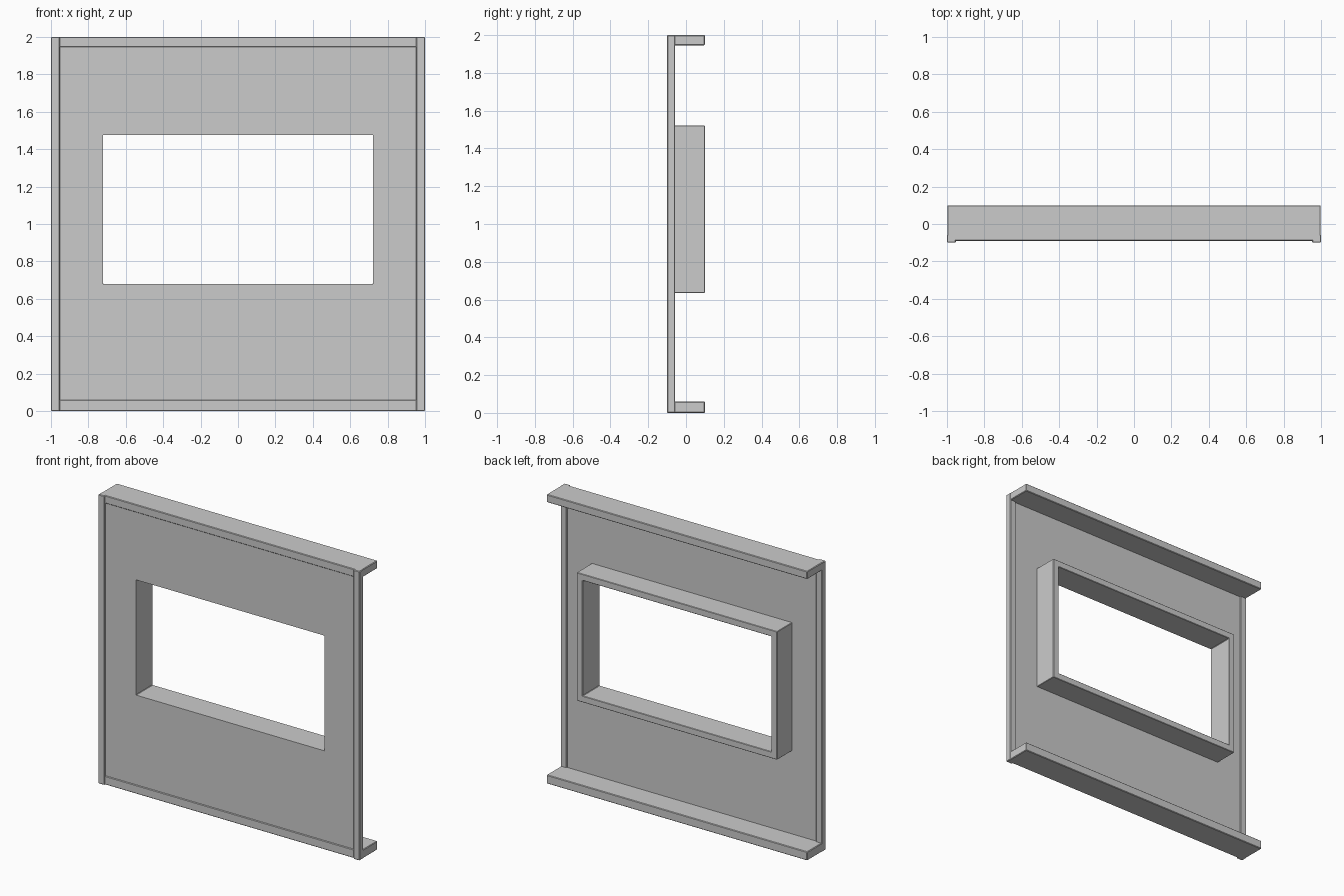
import bpy, bmesh

if "Cube" in bpy.data.objects:
    bpy.data.objects.remove(bpy.data.objects["Cube"])

def add_object(name, bm, bevel=0.004):
    bmesh.ops.recalc_face_normals(bm, faces=bm.faces)
    mesh = bpy.data.meshes.new(name)
    bm.to_mesh(mesh)
    bm.free()
    ob = bpy.data.objects.new(name, mesh)
    bpy.context.collection.objects.link(ob)
    if bevel:
        mod = ob.modifiers.new("edge_bevel", "BEVEL")
        mod.width = bevel
        mod.segments = 1
    return ob

def box(name, x, y, z, bevel=0.004):
    bm = bmesh.new()
    bmesh.ops.create_cube(bm, size=1)
    for v in bm.verts:
        for i, (lo, hi) in enumerate((x, y, z)):
            v.co[i] = lo if v.co[i] < 0 else hi
    return add_object(name, bm, bevel)

def ring(name, outer, inner, y, bevel=0.0):
    """Rectangular plate with a rectangular hole; rects are (x0, x1, z0, z1)."""
    bm = bmesh.new()
    loops = []
    for x0, x1, z0, z1 in (outer, inner):
        for depth in y:
            loops.append([bm.verts.new((px, depth, pz)) for px, pz in
                          ((x0, z0), (x1, z0), (x1, z1), (x0, z1))])
    of, ob_, nf, nb = loops
    for a, b in ((of, ob_), (ob_, nb), (nb, nf), (nf, of)):
        for i in range(4):
            j = (i + 1) % 4
            bm.faces.new((a[i], a[j], b[j], b[i]))
    return add_object(name, bm, bevel)

OPENING = (-0.722, 0.722, 0.68, 1.477)

# Wall panel with window opening
ring("wall_panel", (-0.96, 0.96, 0.03, 1.97), OPENING, (-0.085, -0.065))

# Window frame projecting from the back
ring("window_frame", (-0.767, 0.767, 0.635, 1.522), OPENING, (-0.075, 0.1), 0.003)

# Side posts
for side, x in (("left", (-1, -0.953)), ("right", (0.953, 1))):
    box(side + "_post", x, (-0.1, -0.057), (0, 2))

# Top and bottom rails
box("top_rail", (-0.998, 0.998), (-0.09, 0.1), (1.946, 2))
box("bottom_rail", (-0.998, 0.998), (-0.09, 0.1), (0, 0.06))
